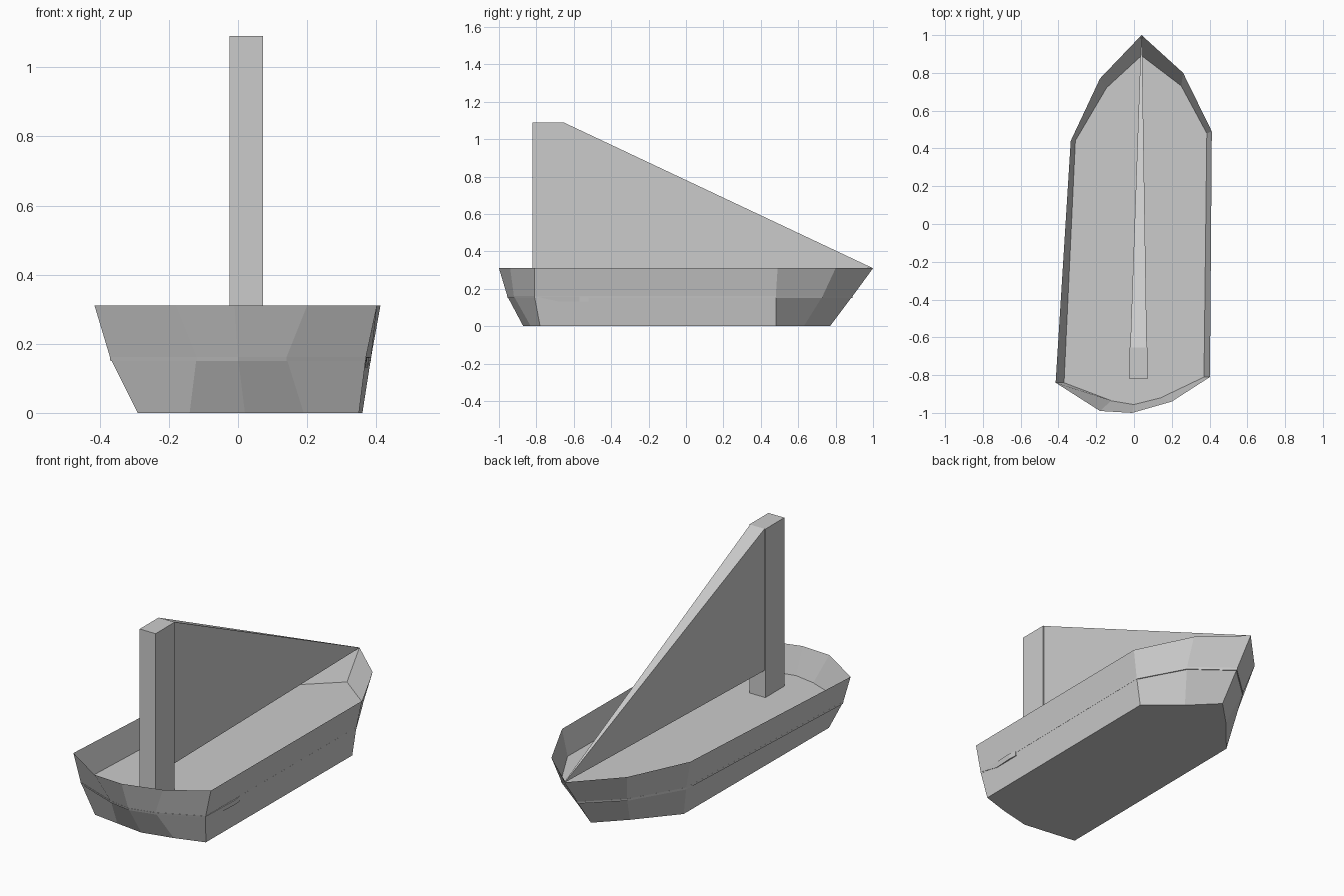
import bpy, bmesh

if "Cube" in bpy.data.objects:
    bpy.data.objects.remove(bpy.data.objects["Cube"])


def make_object(name, bm):
    bmesh.ops.recalc_face_normals(bm, faces=bm.faces)
    mesh = bpy.data.meshes.new(name)
    bm.to_mesh(mesh)
    bm.free()
    obj = bpy.data.objects.new(name, mesh)
    bpy.context.collection.objects.link(obj)
    return obj


def loft(name, rings, cap_start=True, cap_end=True):
    """Skin a stack of closed rings that have equal point counts."""
    bm = bmesh.new()
    loops = [[bm.verts.new(p) for p in ring] for ring in rings]
    n = len(loops[0])
    for a, b in zip(loops, loops[1:]):
        for i in range(n):
            j = (i + 1) % n
            bm.faces.new((a[i], a[j], b[j], b[i]))
    if cap_start:
        bm.faces.new(loops[0][::-1])
    if cap_end:
        bm.faces.new(loops[-1])
    return make_object(name, bm)


def at_height(outline, z, scale=1.0):
    return [(x * scale, y * scale, z) for x, y in outline]


# Hull outlines, clockwise from the bow tip
keel = [(.04, .77), (.18, .63), (.36, .48), (.35, -.78), (.19, -.83),
        (.02, -.87), (-.14, -.85), (-.29, -.83), (-.28, .42), (-.10, .63)]
waist = [(.04, .89), (.25, .73), (.385, .48), (.37, -.81), (.14, -.92),
         (0, -.955), (-.12, -.935), (-.37, -.84), (-.31, .44), (-.145, .72)]
rim = [(.04, 1.0), (.26, .80), (.412, .49), (.402, -.81), (.20, -.94),
       (-.01, -1.0), (-.18, -.99), (-.415, -.84), (-.335, .44), (-.18, .77)]

# Open hull shell
loft("hull", [at_height(keel, 0), at_height(waist, .16), at_height(rim, .31)],
     cap_end=False)

# Deck board, just proud of the hull at the waist
loft("deck", [at_height(waist, .15, .998), at_height(waist, .162, 1.002)])

# Small ledge on the right side near the stern
ledge = [(.35, -.81), (.35, -.52), (.374, -.52), (.38, -.57), (.372, -.81)]
ledge_low = [(.35, -.68), (.35, -.52), (.374, -.52), (.376, -.57), (.37, -.68)]
loft("side_ledge", [at_height(ledge_low, .132), at_height(ledge, .16)])

# Square mast running down through the hull
mast = [(-.025, -.82), (.072, -.82), (.072, -.655), (-.025, -.655)]
loft("mast", [at_height(mast, .001), at_height(mast, 1.09)])

# Wedge-shaped sail from the mast to the bow tip
triangle = [(-.655, .31), (1.0, .31), (-.655, 1.09)]
loft("sail", [[(x if y < 0 else tip, y, z) for y, z in triangle]
              for x, tip in ((-.02, .038), (.068, .042))])
